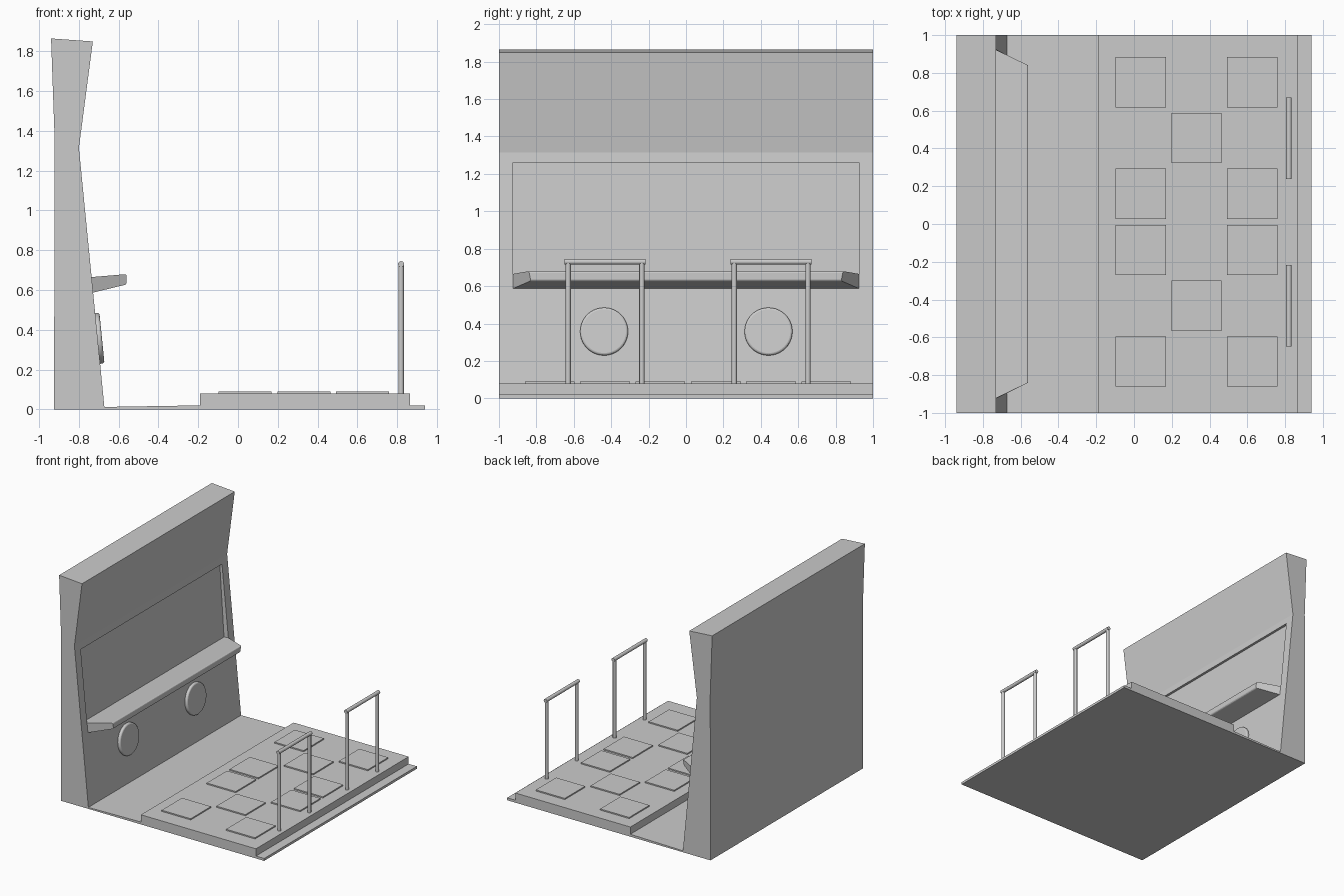
import bpy, bmesh, math

if "Cube" in bpy.data.objects:
    bpy.data.objects.remove(bpy.data.objects["Cube"])

SLOPE = math.atan2(0.13, 1.30)      # lean of the lower cabinet front


def finish(bm, name):
    bmesh.ops.recalc_face_normals(bm, faces=bm.faces[:])
    me = bpy.data.meshes.new(name)
    bm.to_mesh(me)
    bm.free()
    ob = bpy.data.objects.new(name, me)
    bpy.context.collection.objects.link(ob)
    return ob


def extrude_profile(name, pts, half):
    """Sweep an (x, z) outline across the width from -half to half."""
    bm = bmesh.new()
    face = bm.faces.new([bm.verts.new((x, -half, z)) for x, z in pts])
    new = bmesh.ops.extrude_face_region(bm, geom=[face])['geom']
    for v in new:
        if isinstance(v, bmesh.types.BMVert):
            v.co.y = half
    return finish(bm, name)


def box(name, x, y, z0, z1, size):
    bpy.ops.mesh.primitive_cube_add(size=1, location=(x, y, (z0 + z1) / 2))
    ob = bpy.context.object
    ob.name = name
    ob.scale = (size, size, z1 - z0)
    return ob


def rod(name, loc, r, depth, rot=(0, 0, 0), verts=20):
    bpy.ops.mesh.primitive_cylinder_add(vertices=verts, radius=r, depth=depth,
                                        location=loc, rotation=rot)
    ob = bpy.context.object
    ob.name = name
    bpy.ops.object.shade_smooth_by_angle(angle=math.radians(35))
    return ob


# Upright cabinet
cabinet = extrude_profile("cabinet", [(-0.925, 0), (-0.672, 0), (-0.672, 0.012),
                                      (-0.80, 1.315), (-0.73, 1.85),
                                      (-0.94, 1.865), (-0.922, 1.36)], 1.0)

# Screen recess cut into the cabinet front
cutter = extrude_profile("screen_cutter", [(-0.772, 0.60), (-0.60, 0.60),
                                           (-0.60, 1.26), (-0.815, 1.26)], 0.925)
cutter.hide_render = True
cutter.hide_viewport = True
cut = cabinet.modifiers.new("screen_recess", 'BOOLEAN')
cut.object = cutter
cut.operation = 'DIFFERENCE'
cut.solver = 'EXACT'

# Floor, raised stage and rear step
extrude_profile("stage", [(-0.672, 0), (0.94, 0), (0.94, 0.02), (0.865, 0.02),
                          (0.865, 0.08), (-0.19, 0.08), (-0.19, 0.02),
                          (-0.672, 0.012)], 1.0)

# Control shelf: trapezoid plan, thinner toward the front lip
bm = bmesh.new()
rings = []
for x_low, x_top, half_low, half_top, z_low, z_top in (
        (-0.775, -0.775, 0.925, 0.925, 0.585, 0.662),
        (-0.730, -0.736, 0.925, 0.925, 0.587, 0.665),
        (-0.560, -0.560, 0.83, 0.84, 0.628, 0.680)):
    rings.append([bm.verts.new(p) for p in (
        (x_low, -half_low, z_low), (x_low, half_low, z_low),
        (x_top, half_top, z_top), (x_top, -half_top, z_top))])
for a, b in zip(rings, rings[1:]):
    for i in range(4):
        j = (i + 1) % 4
        bm.faces.new((a[i], a[j], b[j], b[i]))
bm.faces.new(rings[0])
bm.faces.new(rings[-1])
lip = [e for e in bm.edges if all(v.co.x > -0.6 for v in e.verts)
       and abs(e.verts[0].co.y - e.verts[1].co.y) > 1]
bmesh.ops.bevel(bm, geom=lip, offset=0.01, segments=3, profile=0.5, affect='EDGES')
finish(bm, "control_shelf")

for side, yc in (("left", -0.433), ("right", 0.455)):
    # Foot pads: four corners and a centre
    for i, (dx, dy) in enumerate(((0, 0), (-1, -1), (-1, 1), (1, -1), (1, 1))):
        box(f"{side}_foot_pad_{i}", 0.331 + dx * 0.295, yc + dy * 0.295,
            0.075, 0.09, 0.266)

    # Hand rail: two posts and a crossbar
    for s in (-1, 1):
        rod(f"{side}_rail_post", (0.82, yc + s * 0.197, 0.405), 0.014, 0.65)
    rod(f"{side}_rail_bar", (0.82, yc, 0.73), 0.015, 0.432, (math.pi / 2, 0, 0))

for side, y in (("left", -0.438), ("right", 0.441)):
    # Round speaker lying on the sloped front
    speaker = rod(f"{side}_speaker", (-0.701, y, 0.357), 0.128, 0.034,
                  (0, math.pi / 2 - SLOPE, 0), 40)
    bevel = speaker.modifiers.new("soft_rim", 'BEVEL')
    bevel.width = 0.011
    bevel.segments = 3
